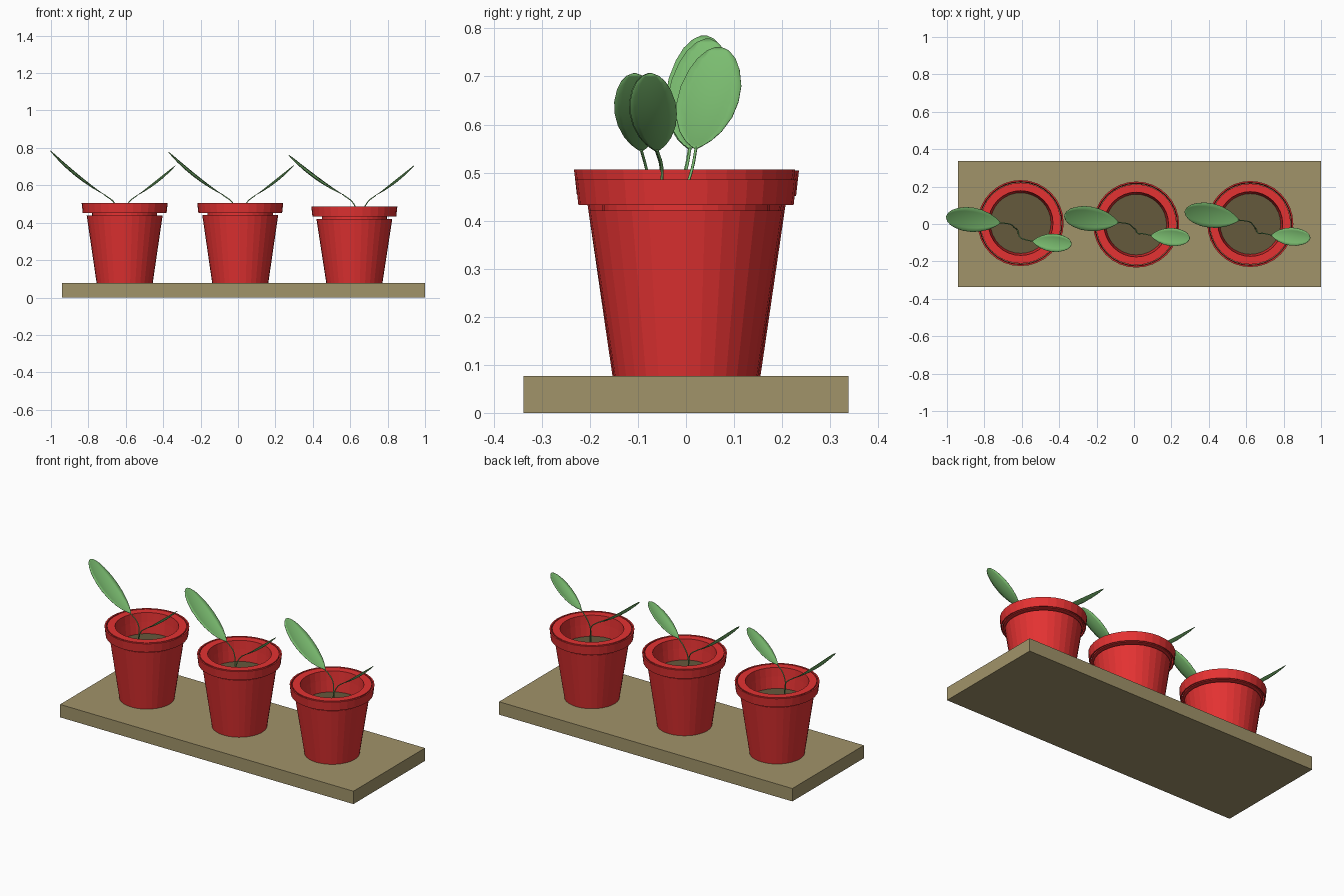
import bpy, bmesh, math
from mathutils import Vector

if "Cube" in bpy.data.objects:
    bpy.data.objects.remove(bpy.data.objects["Cube"])

SIDES = 32


def material(name, rgb):
    m = bpy.data.materials.new(name)
    m.diffuse_color = (*rgb, 1)
    m.use_nodes = True
    m.node_tree.nodes["Principled BSDF"].inputs["Base Color"].default_value = m.diffuse_color
    return m


RED = material("red_clay", (0.78, 0.032, 0.032))
WOOD = material("board_tan", (0.355, 0.293, 0.143))
SOIL = material("soil_brown", (0.13, 0.10, 0.046))
GREEN = material("leaf_green", (0.206, 0.53, 0.17))


def add_object(name, bm, mat, loc=(0, 0, 0)):
    bmesh.ops.recalc_face_normals(bm, faces=bm.faces)
    me = bpy.data.meshes.new(name)
    bm.to_mesh(me)
    bm.free()
    me.materials.append(mat)
    ob = bpy.data.objects.new(name, me)
    ob.location = loc
    bpy.context.collection.objects.link(ob)
    return ob


def lathe(name, profile, mat, loc):
    """Spin a closed (radius, z) profile around the z axis."""
    bm = bmesh.new()
    vs = [bm.verts.new((r, 0, z)) for r, z in profile]
    es = [bm.edges.new((vs[i - 1], vs[i])) for i in range(len(vs))]
    bmesh.ops.spin(bm, geom=vs + es, cent=(0, 0, 0), axis=(0, 0, 1),
                   angle=math.tau, steps=SIDES)
    bmesh.ops.remove_doubles(bm, verts=bm.verts, dist=1e-4)
    return add_object(name, bm, mat, loc)


def leaf(name, base, tip, half_width, sag):
    """Cupped oval blade from base to tip, drooping below its chord."""
    shape = [(0, .04), (.04, .2), (.1, .42), (.2, .68), (.35, .91), (.5, 1),
             (.65, .98), (.8, .82), (.9, .62), (.97, .35), (1, .08)]
    base, tip = Vector(base), Vector(tip)
    side = Vector((0, 0, 1)).cross(tip - base).normalized()
    up = (tip - base).normalized().cross(side)
    bm = bmesh.new()
    rows = []
    for s, w in shape:
        mid = base.lerp(tip, s) - up * sag * 4 * s * (1 - s)
        rows.append([bm.verts.new(mid + side * half_width * w * k
                                  + up * 0.010 * (w * k) ** 2)
                     for k in (-1, -.67, -.33, 0, .33, .67, 1)])
    for a, b in zip(rows, rows[1:]):
        for j in range(6):
            bm.faces.new((a[j], a[j + 1], b[j + 1], b[j]))
    ob = add_object(name, bm, GREEN)
    ob.data.shade_smooth()
    mod = ob.modifiers.new("thickness", 'SOLIDIFY')
    mod.thickness = 0.002
    mod.offset = 0


def stem(name, points):
    cu = bpy.data.curves.new(name, 'CURVE')
    cu.dimensions = '3D'
    cu.bevel_depth = 0.003
    cu.bevel_resolution = 1
    cu.resolution_u = 5
    cu.use_fill_caps = True
    sp = cu.splines.new('BEZIER')
    sp.bezier_points.add(len(points) - 1)
    for bp, p in zip(sp.bezier_points, points):
        bp.co = p
        bp.handle_left_type = bp.handle_right_type = 'AUTO'
    cu.materials.append(GREEN)
    bpy.context.collection.objects.link(bpy.data.objects.new(name, cu))


# Board
bm = bmesh.new()
bmesh.ops.create_cube(bm, size=1)
bmesh.ops.scale(bm, vec=(1.94, 0.676, 0.077), verts=bm.verts)
add_object("board", bm, WOOD, (0.03, 0, 0.0385))

# Pot x, pot y, height drop, plant x, big leaf base y / tip y / tip z, small leaf y
POTS = [(-0.606, 0.005, 0.002, -0.628, 0.006, 0.038, 0.785, -0.103),
        (0.012, -0.003, 0.0, 0.004, 0.008, 0.045, 0.778, -0.072),
        (0.622, 0.0, 0.020, 0.648, 0.020, 0.068, 0.761, -0.070)]

for n, (x, y, drop, px, by, ty, tz, sy) in enumerate(POTS, 1):
    top, r0, r1 = 0.441 - drop, 0.453 - drop, 0.506 - drop
    soil = 0.385 - drop
    loc = (x, y, 0)

    # Tapered body with a narrow neck carrying the rim
    lathe(f"pot_body_{n}", [(0, 0.077), (0.15, 0.077), (0.203, top),
                            (0.174, top), (0.174, r0), (0.169, r0),
                            (0.159, soil - 0.03), (0, soil - 0.03)], RED, loc)
    # Solid rim ring and the thin band around it
    lathe(f"pot_rim_{n}", [(0.169, r0), (0.212, r0), (0.216, r1), (0.173, r1)],
          RED, loc)
    lathe(f"rim_band_{n}", [(0.218, r0), (0.224, r0), (0.230, r1), (0.222, r1)],
          RED, loc)
    # Soil
    lathe(f"soil_{n}", [(0, soil - 0.03), (0.158, soil - 0.03), (0.163, soil),
                        (0, soil)], SOIL, loc)

    # Leaves and their stems
    big = (px - 0.085, by, 0.550)
    small = (px + 0.085, sy + 0.010, 0.545)
    leaf(f"big_leaf_{n}", big, (px - 0.376, ty, tz), 0.065, 0.020)
    leaf(f"small_leaf_{n}", small, (px + 0.294, sy - 0.004, 0.706), 0.048, 0.013)
    root = (px + 0.005, -0.03, soil - 0.01)
    stem(f"big_stem_{n}", [root, (px - 0.012, by - 0.025, 0.45),
                           (px - 0.032, by - 0.008, 0.505),
                           (px - 0.09, by + 0.001, 0.552)])
    stem(f"small_stem_{n}", [root, (px + 0.018, sy * 0.6 - 0.008, 0.45),
                             (px + 0.045, sy + 0.020, 0.51),
                             (px + 0.09, sy + 0.010, 0.547)])
